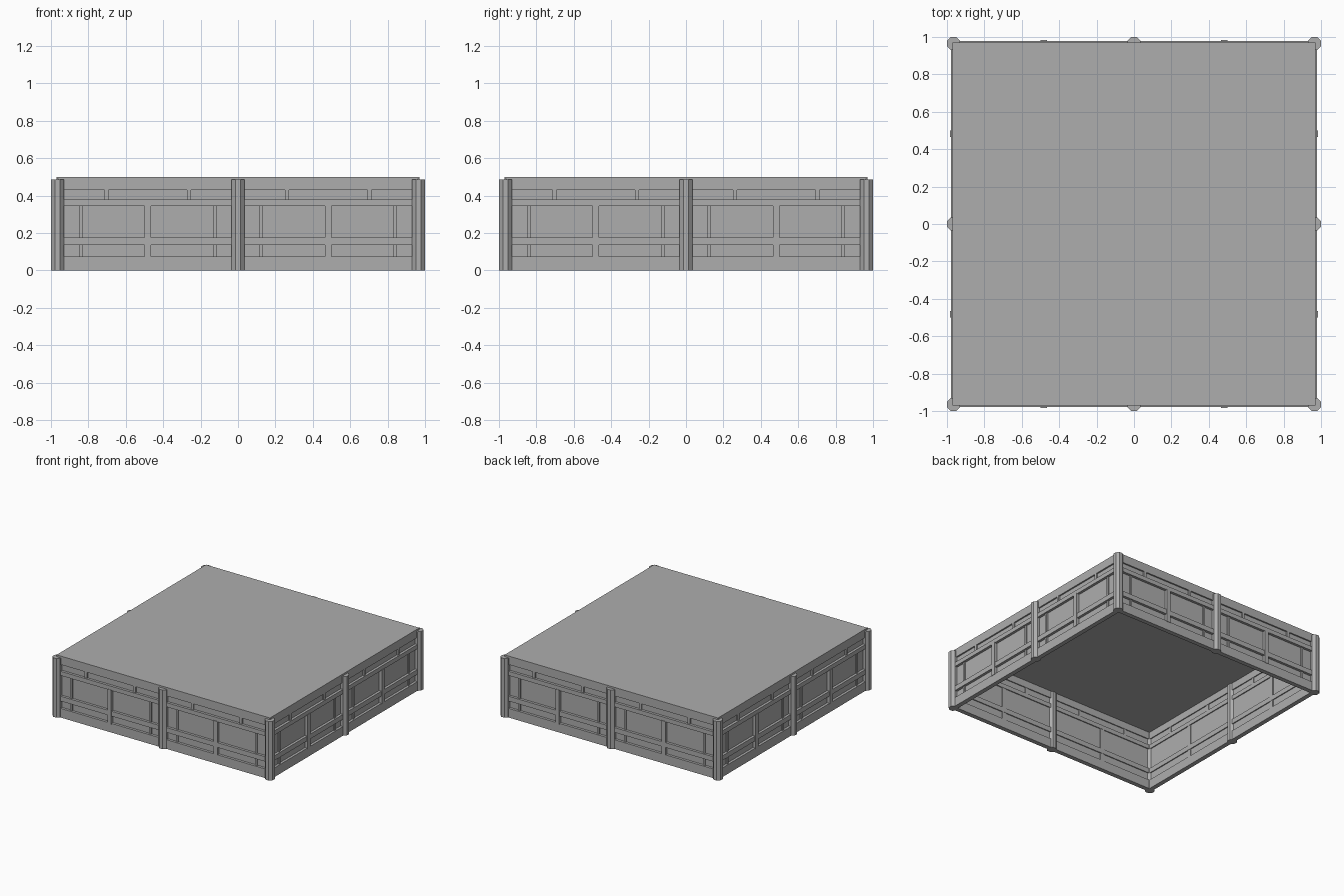
import bpy, bmesh, math
from mathutils import Matrix, Vector

if "Cube" in bpy.data.objects:
    bpy.data.objects.remove(bpy.data.objects["Cube"], do_unlink=True)

grey = bpy.data.materials.new("plain grey")
grey.diffuse_color = (0.42, 0.42, 0.42, 1)
grey.use_nodes = True
grey.node_tree.nodes["Principled BSDF"].inputs["Base Color"].default_value = (0.42, 0.42, 0.42, 1)


def add_box(bm, x, y, z):
    """Add a box spanning the (low, high) ranges x, y and z."""
    spans = (x, y, z)
    size = [b - a for a, b in spans]
    middle = Vector([(a + b) / 2 for a, b in spans])
    bmesh.ops.create_cube(bm, size=1, matrix=Matrix.Translation(middle) @ Matrix.Diagonal((*size, 1)))


def finish(name, bm):
    mesh = bpy.data.meshes.new(name)
    bm.to_mesh(mesh)
    bm.free()
    mesh.materials.append(grey)
    obj = bpy.data.objects.new(name, mesh)
    bpy.context.collection.objects.link(obj)
    return obj


def on_all_sides(name, boxes):
    """Build boxes on the front wall and repeat them on the other walls."""
    bm = bmesh.new()
    for quarter in range(4):
        old = set(bm.verts)
        for box in boxes:
            add_box(bm, *box)
        new = [v for v in bm.verts if v not in old]
        bmesh.ops.rotate(bm, verts=new, cent=(0, 0, 0),
                         matrix=Matrix.Rotation(quarter * math.pi / 2, 3, 'Z'))
    return finish(name, bm)


def uprights(centres, half_width, y, z):
    return [((s * c - half_width, s * c + half_width), y, z)
            for s in (-1, 1) for c in centres]


# Thin roof over the open-bottomed shell
bm = bmesh.new()
add_box(bm, (-0.97, 0.97), (-0.97, 0.97), (0.488, 0.5))
finish("roof", bm)

# Recessed wall sheets and the horizontal members in front of them
length = (-0.96, 0.96)
on_all_sides("wall_panels", [(length, (-0.958, -0.95), (0.03, 0.488))])
on_all_sides("top_band", [(length, (-0.97, -0.942), (0.43, 0.488))])
on_all_sides("upper_rail", [(length, (-0.979, -0.942), (0.345, 0.38))])
on_all_sides("lower_rail", [(length, (-0.979, -0.942), (0.135, 0.175))])
on_all_sides("bottom_band", [(length, (-0.979, -0.942), (0, 0.075))])

# Vertical members between the rails
on_all_sides("upper_mullions",
             uprights((0.262, 0.703), 0.011, (-0.97, -0.944), (0.37, 0.44)))
on_all_sides("middle_mullions",
             uprights((0.482,), 0.018, (-0.983, -0.944), (0.07, 0.35)))
on_all_sides("slim_bars",
             uprights((0.122, 0.84), 0.009, (-0.968, -0.955), (0.07, 0.35)))

# Octagonal posts at the corners and the middle of each wall
bm = bmesh.new()
for ix in (-1, 0, 1):
    for iy in (-1, 0, 1):
        if ix or iy:
            place = Matrix.Translation((ix * 0.965, iy * 0.965, 0.2425))
            turn = Matrix.Rotation(math.pi / 8, 4, 'Z')
            bmesh.ops.create_cone(bm, cap_ends=True, segments=8, radius1=0.0379,
                                  radius2=0.0379, depth=0.485, matrix=place @ turn)
finish("posts", bm)
